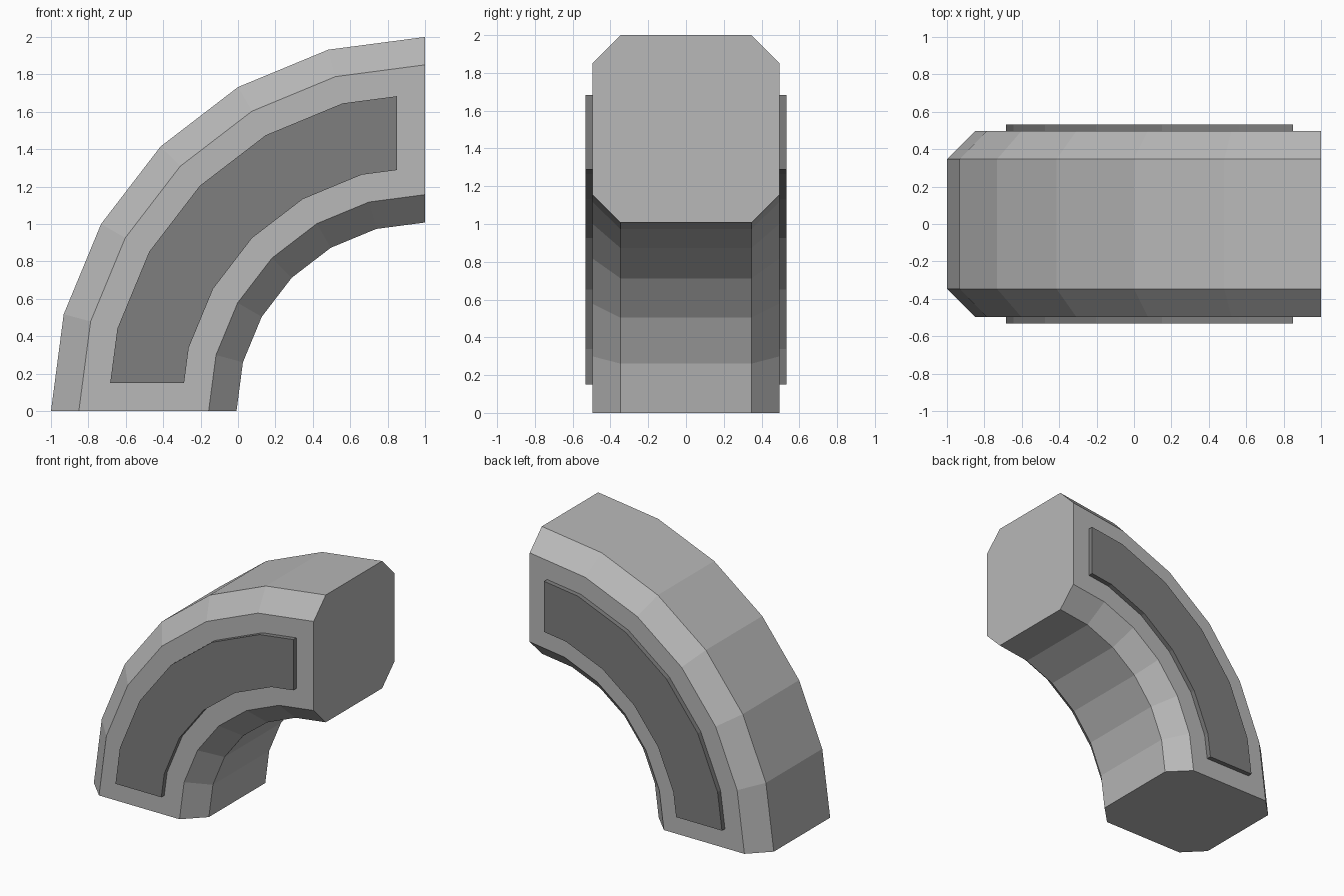
import bpy, bmesh
from math import sin, cos, pi
from mathutils import Vector

cube = bpy.data.objects.get("Cube")
if cube:
    bpy.data.objects.remove(cube)

SEGMENTS = 6
STEP = pi / 2 / SEGMENTS


def material(name, grey):
    mat = bpy.data.materials.new(name)
    mat.use_nodes = True
    colour = (grey, grey, grey, 1)
    mat.diffuse_color = colour
    mat.node_tree.nodes["Principled BSDF"].inputs["Base Color"].default_value = colour
    return mat


def arc_point(radius, y, i):
    a = i * STEP
    return Vector((1 - radius * cos(a), y, radius * sin(a)))


def sweep(name, section, mat, margin=0):
    """Sweep a (radius, y) section through a quarter turn; margin trims both flat ends."""
    bm = bmesh.new()
    rings = []
    for i in range(SEGMENTS + 1):
        ring = []
        for radius, y in section:
            p = arc_point(radius, y, i)
            t = margin / (radius * sin(STEP))
            if i == 0:
                p = p.lerp(arc_point(radius, y, 1), t)
            elif i == SEGMENTS:
                p = p.lerp(arc_point(radius, y, i - 1), t)
            ring.append(bm.verts.new(p))
        rings.append(ring)
    n = len(section)
    for a, b in zip(rings, rings[1:]):
        for k in range(n):
            m = (k + 1) % n
            bm.faces.new((a[k], a[m], b[m], b[k]))
    bm.faces.new(rings[0])
    bm.faces.new(rings[-1])
    bmesh.ops.recalc_face_normals(bm, faces=bm.faces)
    mesh = bpy.data.meshes.new(name)
    bm.to_mesh(mesh)
    bm.free()
    mesh.materials.append(mat)
    obj = bpy.data.objects.new(name, mesh)
    bpy.context.collection.objects.link(obj)
    return obj


light = material("light grey", 0.48)
dark = material("dark grey", 0.21)

# Curved body with a chamfered square section
inner, outer, half, chamfer = 1.008, 2.0, 0.496, 0.149
flat = half - chamfer
sweep("elbow_body", [
    (inner, -flat), (inner + chamfer, -half), (outer - chamfer, -half), (outer, -flat),
    (outer, flat), (outer - chamfer, half), (inner + chamfer, half), (inner, flat),
], light)

# Raised curved panels on both sides
for name, side in (("front_panel", -1), ("back_panel", 1)):
    low, high = side * 0.48, side * 0.533
    sweep(name, [(1.308, low), (1.703, low), (1.703, high), (1.308, high)], dark, margin=0.15)
